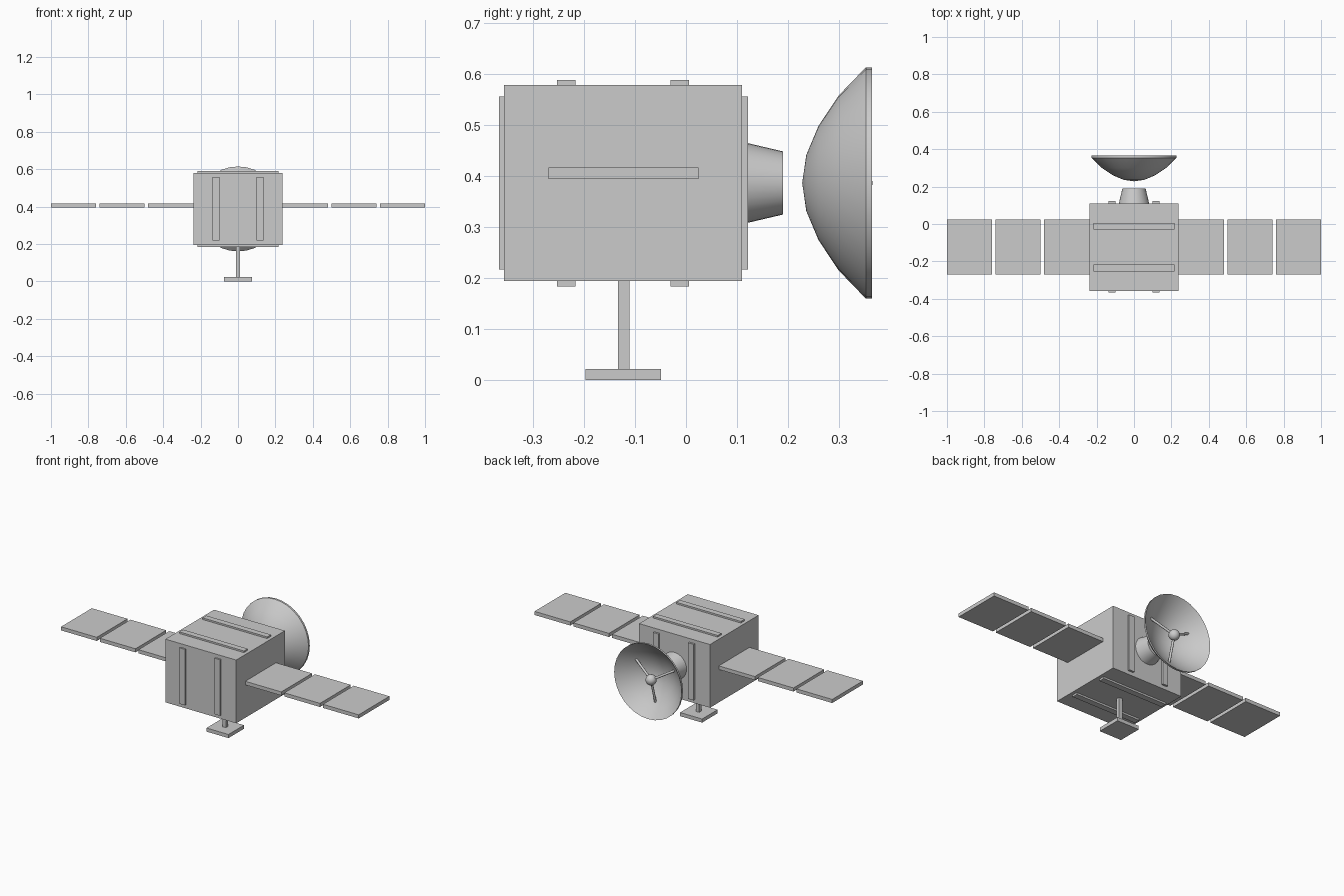
import bpy, math
from mathutils import Vector

if "Cube" in bpy.data.objects:
    bpy.data.objects.remove(bpy.data.objects["Cube"])

AXIS_Z = 0.387  # height of the antenna axis


def box(name, x0, x1, y0, y1, z0, z1):
    bpy.ops.mesh.primitive_cube_add(size=1, location=((x0 + x1) / 2, (y0 + y1) / 2, (z0 + z1) / 2))
    ob = bpy.context.object
    ob.name = name
    ob.scale = (x1 - x0, y1 - y0, z1 - z0)
    bpy.ops.object.transform_apply(location=False, rotation=False, scale=True)
    return ob


def smooth(ob, angle=40):
    bpy.context.view_layer.objects.active = ob
    bpy.ops.object.shade_smooth_by_angle(angle=math.radians(angle))


def lathe(name, profile, steps=32):
    """Revolve (y, radius) points about the antenna axis."""
    verts, faces = [], []
    n = len(profile)
    for i in range(steps):
        a = 2 * math.pi * i / steps
        verts += [(r * math.sin(a), y, AXIS_Z + r * math.cos(a)) for y, r in profile]
        j = (i + 1) % steps
        faces += [(i * n + k, j * n + k, j * n + k + 1, i * n + k + 1) for k in range(n - 1)]
    me = bpy.data.meshes.new(name)
    me.from_pydata(verts, [], faces)
    ob = bpy.data.objects.new(name, me)
    bpy.context.collection.objects.link(ob)
    bpy.ops.object.select_all(action='DESELECT')
    ob.select_set(True)
    bpy.context.view_layer.objects.active = ob
    bpy.ops.object.mode_set(mode='EDIT')
    bpy.ops.mesh.select_all(action='SELECT')
    bpy.ops.mesh.remove_doubles(threshold=0.0001)
    bpy.ops.mesh.normals_make_consistent(inside=False)
    bpy.ops.object.mode_set(mode='OBJECT')
    smooth(ob)
    return ob


def rod(name, a, b, radius):
    a, b = Vector(a), Vector(b)
    bpy.ops.mesh.primitive_cylinder_add(vertices=12, radius=radius, depth=(b - a).length, location=(a + b) / 2)
    ob = bpy.context.object
    ob.name = name
    ob.rotation_euler = (b - a).to_track_quat('Z', 'Y').to_euler()
    smooth(ob)


# Main body
box("body", -0.238, 0.238, -0.357, 0.11, 0.195, 0.579)

# Raised rails on front, back, top and bottom
for x in (-0.118, 0.118):
    box("front_rail", x - 0.018, x + 0.018, -0.367, -0.35, 0.217, 0.557)
    box("back_rail", x - 0.018, x + 0.018, 0.10, 0.122, 0.217, 0.557)
for y in (-0.235, -0.012):
    box("top_rail", -0.217, 0.217, y - 0.018, y + 0.018, 0.57, 0.589)
    box("bottom_rail", -0.217, 0.217, y - 0.018, y + 0.018, 0.184, 0.205)

# Solar panels, three on each side
for s in (-1, 1):
    for inner in (0.238, 0.50, 0.76):
        outer = 0.48 if inner < 0.3 else inner + 0.24
        x0, x1 = sorted((s * inner, s * outer))
        box("solar_panel", x0, x1, -0.27, 0.025, 0.395, 0.417)

# Stand below the body
box("stand_post", -0.011, 0.011, -0.133, -0.111, 0.015, 0.20)
box("stand_foot", -0.074, 0.074, -0.197, -0.049, 0, 0.022)

# Tapered antenna mount on the back
lathe("antenna_mount", [(0.105, 0), (0.105, 0.082), (0.19, 0.062), (0.19, 0)])

# Hollow dish: outer shell, then inner shell shifted along the axis
shell = [(0.228, 0), (0.236, 0.055), (0.26, 0.112), (0.299, 0.171), (0.353, 0.227)]
lathe("dish", shell + [(y + 0.012, r) for y, r in reversed(shell)])

# Receiver ball and its three struts
hub = Vector((0, 0.335, AXIS_Z))
bpy.ops.mesh.primitive_uv_sphere_add(segments=20, ring_count=12, radius=0.031, location=hub)
bpy.context.object.name = "receiver"
smooth(bpy.context.object, 60)
for k in range(3):
    a = math.radians(-90 + 120 * k)
    end = (0.15 * math.cos(a), 0.293, AXIS_Z + 0.15 * math.sin(a))
    rod("receiver_strut", hub, end, 0.007)
